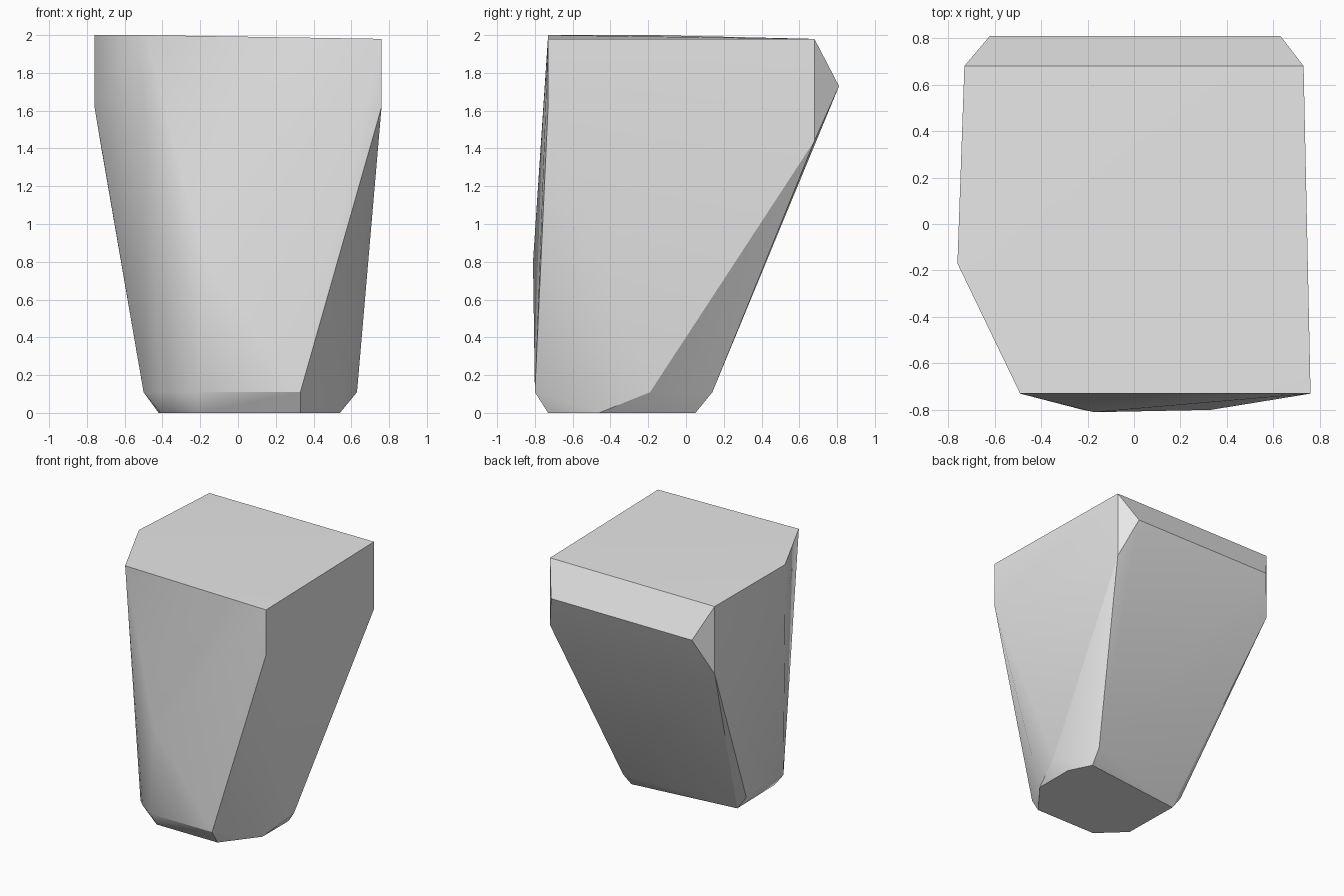
import bpy
import bmesh
import math

default_cube = bpy.data.objects.get("Cube")
if default_cube:
    bpy.data.objects.remove(default_cube, do_unlink=True)

# Single plain stone colour
stone = bpy.data.materials.new("plain_grey")
stone.use_nodes = True
grey = (0.8, 0.8, 0.8, 1.0)
stone.diffuse_color = grey
stone.node_tree.nodes["Principled BSDF"].inputs["Base Color"].default_value = grey

# Outlines of the block at each level, as (x, y) corners
foot = [(0.45, 0.05), (-0.42, -0.05), (-0.41, -0.54), (-0.21, -0.73),
        (0.33, -0.73), (0.54, -0.46), (0.54, -0.13)]
foot_bevel = [(0.46, 0.14), (-0.5, -0.05), (-0.5, -0.52), (-0.41, -0.65),
              (-0.35, -0.71), (-0.22, -0.8), (0.33, -0.8), (0.63, -0.19)]
back_ridge = [(0.63, 0.81), (-0.62, 0.81)]
back_corners = [(0.73, 0.68), (-0.73, 0.68)]
front_corner = (0.76, -0.73)
cut_corner = (-0.76, -0.17)
cut_front = (-0.49, -0.73)
front_bulge = (-0.17, -0.81)

levels = [
    (0.0, foot),
    (0.11, foot_bevel),
    (0.8, [front_bulge]),
    (1.44, back_corners),
    (1.62, [front_corner, cut_corner]),
    (1.73, back_ridge),
    (1.98, back_corners + [front_corner]),
    (2.0, [cut_corner, cut_front]),
]

# Wrap a convex skin around all the outlines
bm = bmesh.new()
for height, outline in levels:
    for x, y in outline:
        bm.verts.new((x, y, height))
hull = bmesh.ops.convex_hull(bm, input=bm.verts[:], use_existing_faces=False)
loose = [v for v in bm.verts if not v.link_faces]
bmesh.ops.delete(bm, geom=loose, context='VERTS')
bmesh.ops.recalc_face_normals(bm, faces=bm.faces[:])

mesh = bpy.data.meshes.new("tapered_block")
bm.to_mesh(mesh)
bm.free()
mesh.materials.append(stone)
block = bpy.data.objects.new("tapered_block", mesh)
bpy.context.collection.objects.link(block)

# Soft shading over shallow creases, crisp main edges
for other in bpy.context.selected_objects:
    other.select_set(False)
block.select_set(True)
bpy.context.view_layer.objects.active = block
bpy.ops.object.shade_smooth_by_angle(angle=math.radians(30))
